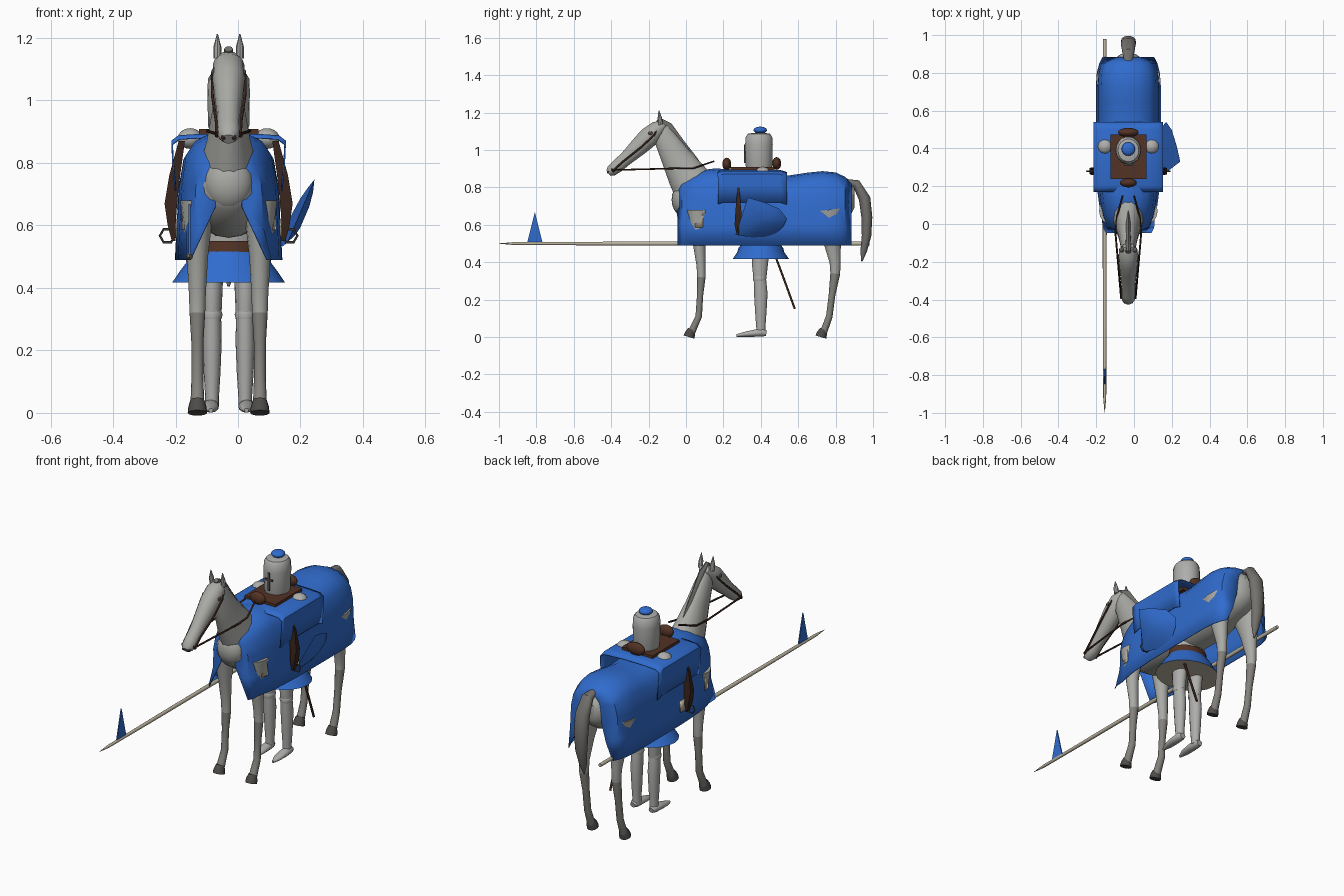
import bpy, bmesh, math
from mathutils import Vector

if "Cube" in bpy.data.objects:
    bpy.data.objects.remove(bpy.data.objects["Cube"])

CX = -0.03  # centre line of horse and rider


def mat(name, r, g, b):
    m = bpy.data.materials.new(name)
    m.diffuse_color = (r, g, b, 1)
    m.use_nodes = True
    m.node_tree.nodes["Principled BSDF"].inputs["Base Color"].default_value = m.diffuse_color
    return m


BLUE = mat("blue cloth", 0.03, 0.15, 0.62)
COAT = mat("pale grey coat", 0.40, 0.40, 0.38)
STEEL = mat("steel grey", 0.42, 0.42, 0.41)
LOWER = mat("dusty grey leg", 0.23, 0.22, 0.20)
HAIR = mat("dark grey hair", 0.17, 0.165, 0.155)
HOOF = mat("hoof grey", 0.075, 0.07, 0.065)
LEATHER = mat("brown leather", 0.085, 0.032, 0.018)
STRAP = mat("dark strap", 0.04, 0.018, 0.012)
WOOD = mat("pale wood", 0.52, 0.47, 0.36)


def loft(name, rings, mats, closed=True, caps=True, rule=None):
    """Skin a list of point rings."""
    bm = bmesh.new()
    vs = [[bm.verts.new(p) for p in r] for r in rings]
    n = len(rings[0])
    for a, b in zip(vs, vs[1:]):
        for i in range(n if closed else n - 1):
            j = (i + 1) % n
            bm.faces.new((a[i], a[j], b[j], b[i]))
    if caps and closed:
        bm.faces.new(vs[0])
        bm.faces.new(vs[-1])
    bmesh.ops.recalc_face_normals(bm, faces=bm.faces[:])
    if rule:
        for f in bm.faces:
            f.material_index = rule(f)
    me = bpy.data.meshes.new(name)
    bm.to_mesh(me)
    bm.free()
    for m in mats:
        me.materials.append(m)
    ob = bpy.data.objects.new(name, me)
    bpy.context.collection.objects.link(ob)
    return ob


def limb(name, x, pts, *mats, n=14, rule=None):
    """Elliptical tube in the side plane: points are (y, z, half width, half depth)."""
    rings = []
    for i, (y, z, ra, rb) in enumerate(pts):
        a, b = pts[max(i - 1, 0)], pts[min(i + 1, len(pts) - 1)]
        t = Vector((b[0] - a[0], b[1] - a[1])).normalized()
        rings.append([(x + ra * math.cos(k * math.tau / n),
                       y - t.y * rb * math.sin(k * math.tau / n),
                       z + t.x * rb * math.sin(k * math.tau / n)) for k in range(n)])
    return loft(name, rings, mats, rule=rule)


def ball(name, loc, size, m):
    bpy.ops.mesh.primitive_uv_sphere_add(segments=16, ring_count=10, radius=1, location=loc)
    ob = bpy.context.object
    ob.name, ob.scale = name, size
    ob.data.materials.append(m)


def rod(name, pts, r, m):
    """Thin round cord through 3D points."""
    cu = bpy.data.curves.new(name, 'CURVE')
    cu.dimensions, cu.bevel_depth, cu.bevel_resolution, cu.use_fill_caps = '3D', r, 1, True
    sp = cu.splines.new('POLY')
    sp.points.add(len(pts) - 1)
    for p, q in zip(sp.points, pts):
        p.co = (*q, 1)
    cu.materials.append(m)
    bpy.context.collection.objects.link(bpy.data.objects.new(name, cu))


def thicken(ob, t=0.005):
    md = ob.modifiers.new("thickness", 'SOLIDIFY')
    md.thickness, md.offset = t, 0


# horse trunk, neck, head
limb("horse_body", CX, [(-.065, .73, .03, .04), (-.03, .73, .08, .085), (.1, .71, .125, .15),
     (.35, .70, .135, .14), (.6, .70, .135, .145), (.8, .73, .115, .12), (.87, .74, .08, .09),
     (.9, .74, .04, .05)], COAT, n=20)
ball("horse_chest", (CX, -.012, .735), (.08, .065, .09), COAT)
limb("horse_neck", CX, [(-.135, 1.12, .03, .04), (-.11, 1.06, .042, .062), (-.06, .97, .052, .08),
     (0, .87, .07, .105), (.06, .78, .095, .125)], COAT)
limb("horse_head", CX, [(-.115, 1.14, .03, .022), (-.15, 1.115, .05, .045), (-.2, 1.068, .052, .056),
     (-.25, 1.02, .046, .05), (-.32, .955, .037, .038), (-.37, .912, .036, .036),
     (-.40, .888, .034, .031), (-.415, .876, .02, .018)], COAT)
limb("mane", CX, [(-.15, 1.165, .014, .012), (-.105, 1.12, .016, .035), (-.04, 1.03, .016, .035),
     (.03, .94, .016, .035), (.09, .89, .01, .015)], HAIR, n=8)
limb("tail", CX, [(.85, .83, .02, .016), (.91, .82, .032, .024), (.955, .74, .04, .032),
     (.967, .64, .04, .03), (.965, .54, .032, .026), (.95, .46, .02, .018), (.94, .405, .004, .004)], HAIR)

# horse legs, ears and bridle
FRONT = [(.07, .68, .055, .07), (.07, .5, .034, .034), (.08, .38, .027, .024), (.082, .32, .025, .023),
         (.075, .22, .019, .017), (.068, .11, .019, .018), (.045, .06, .021, .019), (.03, .025, .022, .02)]
HIND = [(.76, .68, .07, .1), (.78, .52, .04, .05), (.797, .4, .026, .03), (.798, .34, .025, .027),
        (.78, .22, .019, .018), (.766, .11, .019, .018), (.748, .06, .021, .019), (.735, .025, .022, .02)]
for s, side in ((-1, "right"), (1, "left")):
    for nm, path in (("front", FRONT), ("hind", HIND)):
        x, hy = CX + s * .1, path[-1][0] - .008
        limb(f"{nm}_leg_{side}", x, path, COAT, LOWER,
             rule=lambda f: int(f.calc_center_median().z < .34))
        limb(f"{nm}_hoof_{side}", x, [(hy - .006, 0, .031, .031), (hy, .02, .029, .028),
             (hy + .008, .042, .022, .02)], HOOF)
    limb(f"ear_{side}", CX + s * .036, [(-.135, 1.135, .013, .012), (-.14, 1.17, .013, .012),
         (-.145, 1.212, .002, .002)], COAT, n=8)
    ball(f"nostril_{side}", (CX + s * .017, -.414, .882), (.008, .008, .008), STRAP)
    ball(f"eye_{side}", (CX + s * .049, -.19, 1.09), (.007, .012, .01), HOOF)
    rod(f"cheek_strap_{side}", [(CX + s * .03, -.135, 1.15), (CX + s * .053, -.17, 1.08),
        (CX + s * .052, -.24, 1.015), (CX + s * .04, -.34, .935), (CX + s * .038, -.395, .885)], .005, STRAP)
    rod(f"rein_{side}", [(CX + s * .038, -.395, .893), (CX + s * .055, -.2, .898),
        (CX + s * .068, -.05, .902), (CX + s * .06, .04, .903), (CX + s * .03, .15, .94)], .005, STRAP)
rod("noseband", [(CX - .04, -.385, .885), (CX - .02, -.405, .908), (CX + .02, -.405, .908),
    (CX + .04, -.385, .885)], .006, STRAP)

# horse cloth, open underneath with slits at both ends
STATIONS = [(-.02, .112, .845), (.04, .138, .872), (.1, .152, .893), (.16, .16, .9), (.3, .168, .888),
            (.45, .17, .868), (.55, .17, .862), (.65, .17, .877), (.73, .17, .885), (.8, .165, .878),
            (.85, .152, .855)]


def arch(y, half):
    return [(CX - w, y, z) for w, z in half] + [(CX + w, y, z) for w, z in half[-2::-1]]


def cloth_half(w, t):
    return [(w, .49), (w * .967, .6), (w * .93, .72), (w * .84, t - .075), (w * .66, t - .032),
            (w * .36, t - .008), (0, t)]


FRONT_SLIT = [(.122, .49), (.075, .59), (.042, .66), (.045, .74), (.04, .79), (.025, .815), (0, .825)]
REAR_SLIT = [(.135, .49), (.095, .58), (.07, .67), (.062, .75), (.055, .79), (.03, .818), (0, .825)]
rings = [arch(-.045, FRONT_SLIT)]
rings += [arch(y, cloth_half(max(w, .135), t)[:1] + cloth_half(w, t)[1:]) for y, w, t in STATIONS]
rings += [arch(.883, REAR_SLIT)]
thicken(loft("horse_cloth", rings, [BLUE], closed=False), .004)


def cloth_x(y, z):
    for a, b in zip(STATIONS, STATIONS[1:]):
        if a[0] <= y <= b[0]:
            w = a[1] + (b[1] - a[1]) * (y - a[0]) / (b[0] - a[0])
            return w * (1 - .3 * (z - .49))


# pale patches, stirrups and shoulder plates on both sides
for s, side in ((-1, "right"), (1, "left")):
    for k, (y0, y1, z0, z1) in enumerate(((.05, .09, .585, .67), (.275, .335, .56, .62))):
        quad = [[(CX + s * (cloth_x(y, z) + .005), y, z) for y in (y0, y1)] for z in (z0, z1)]
        thicken(loft(f"cloth_patch_{k}_{side}", quad, [WOOD], closed=False))
    leather = [[(CX + s * x, y, z) for x, y in ((a, .28 - d), (b, .28 - d), (b, .28 + d), (a, .28 + d))]
               for a, b, d, z in ((.14, .16, .006, .87), (.155, .19, .008, .76), (.165, .205, .016, .67),
                                  (.17, .195, .02, .6), (.17, .182, .01, .55))]
    loft(f"stirrup_leather_{side}", leather, [STRAP])
    bpy.ops.mesh.primitive_torus_add(major_segments=6, minor_segments=6, major_radius=.024, minor_radius=.004,
                                     location=(CX + s * .196, .28, .567), rotation=(math.pi / 2, 0, 0))
    bpy.context.object.name = f"stirrup_{side}"
    bpy.context.object.data.materials.append(HOOF)
    ball(f"shoulder_plate_{side}", (CX + s * .123, .41, .878), (.04, .04, .033), STEEL)

# saddle cloth and saddle
half = [(.17, .72), (.178, .81), (.181, .87), (.16, .886), (.1, .89), (0, .892)]
thicken(loft("saddle_cloth", [arch(.17, [(w, z - .01) for w, z in half]), arch(.2, half),
             arch(.5, half), arch(.54, [(w, z - .012) for w, z in half])], [BLUE], closed=False))
loft("saddle_seat", [[(CX + a * .095, .355 + b * .118, z) for a, b in ((-1, -1), (1, -1), (1, 1), (-1, 1))]
                     for z in (.87, .908)], [LEATHER])
ball("saddle_pommel", (CX, .218, .925), (.045, .024, .034), LEATHER)
ball("saddle_cantle", (CX, .485, .928), (.055, .024, .034), LEATHER)

# rider: helmet, torso, belt, skirt
limb("helmet", CX, [(.39, .88, .055, .06), (.39, .92, .066, .073), (.39, 1.03, .068, .075),
     (.39, 1.07, .066, .072), (.39, 1.087, .055, .06), (.39, 1.092, .03, .03)], STEEL, n=18)
for nm, dx, z0, z1 in (("upright", .005, .93, 1.03), ("bar", .024, .985, .995)):
    loft(f"visor_{nm}", [[(CX + a * dx, y, z) for a, y in ((-1, .311), (1, .311), (1, .319), (-1, .319))]
                         for z in (z0, z1)], [HOOF])
ball("helmet_cap", (CX, .397, 1.106), (.036, .036, .019), BLUE)
limb("rider_torso", CX, [(.4, .5, .09, .07), (.4, .62, .1, .08), (.4, .8, .12, .08), (.4, .88, .08, .06)], STEEL)
limb("rider_belt", CX, [(.4, .505, .113, .092), (.4, .55, .105, .085)], LEATHER, n=20)
limb("rider_skirt", CX, [(.4, .418, .18, .15), (.4, .455, .155, .125), (.4, .475, .14, .12), (.4, .53, .1, .08)],
     BLUE, WOOD, n=20, rule=lambda f: int(f.calc_center_median().z < .425))

# rider legs and shoes
for s, side in ((-1, "right"), (1, "left")):
    x = CX + s * .053
    limb(f"rider_thigh_{side}", x, [(.4, .45, .036, .046), (.395, .38, .033, .043), (.395, .31, .03, .035)], STEEL)
    limb(f"rider_knee_{side}", x, [(.393, .325, .03, .034), (.393, .315, .034, .037), (.393, .3, .03, .034)], STEEL)
    limb(f"rider_shin_{side}", x, [(.395, .31, .029, .034), (.4, .23, .031, .037), (.4, .13, .027, .031),
         (.4, .05, .022, .025), (.4, .02, .022, .025)], STEEL)
    limb(f"rider_shoe_{side}", x + s * .004, [(.43, .02, .016, .014), (.41, .024, .024, .022),
         (.36, .02, .026, .019), (.31, .014, .022, .013), (.27, .008, .007, .007)], STEEL)

# sword scabbard
rod("sword", [(.06, .46, .48), (.06, .52, .32), (.06, .582, .15)], .0065, STRAP)

# lance and pennant
LX = -.155
limb("lance", LX, [(.98, .5, .010, .010), (.4, .5, .0115, .0115), (-.5, .5, .010, .010),
     (-.92, .5, .008, .008), (-.998, .5, .001, .001)], WOOD, n=10)
loft("pennant", [[(LX + d, y, z) for y, z in ((-.848, .508), (-.768, .508), (-.808, .668))]
                 for d in (-.003, .003)], [BLUE])

# leaning shield with a bulging face
OUT = [(.33, .747), (.42, .72), (.50, .685), (.54, .632), (.52, .59), (.48, .555), (.43, .535), (.35, .533),
       (.265, .547), (.295, .64)]
rings = []
for k, bulge in ((1, 0), (.7, .014), (.35, .024), (.03, .027)):
    ring = []
    for y, z in OUT:
        y, z = .405 + (y - .405) * k, .63 + (z - .63) * k
        ring.append((.245 - .102 * (y - .34) + .461 * (z - .75) + bulge, y, z - bulge * .4))
    rings.append(ring)
loft("shield", rings, [BLUE])

# smooth shading with sharp edges kept
bpy.ops.object.select_all(action='DESELECT')
for ob in bpy.context.scene.objects:
    if ob.type == 'MESH':
        ob.select_set(True)
        bpy.context.view_layer.objects.active = ob
bpy.ops.object.shade_smooth_by_angle(angle=math.radians(40))
